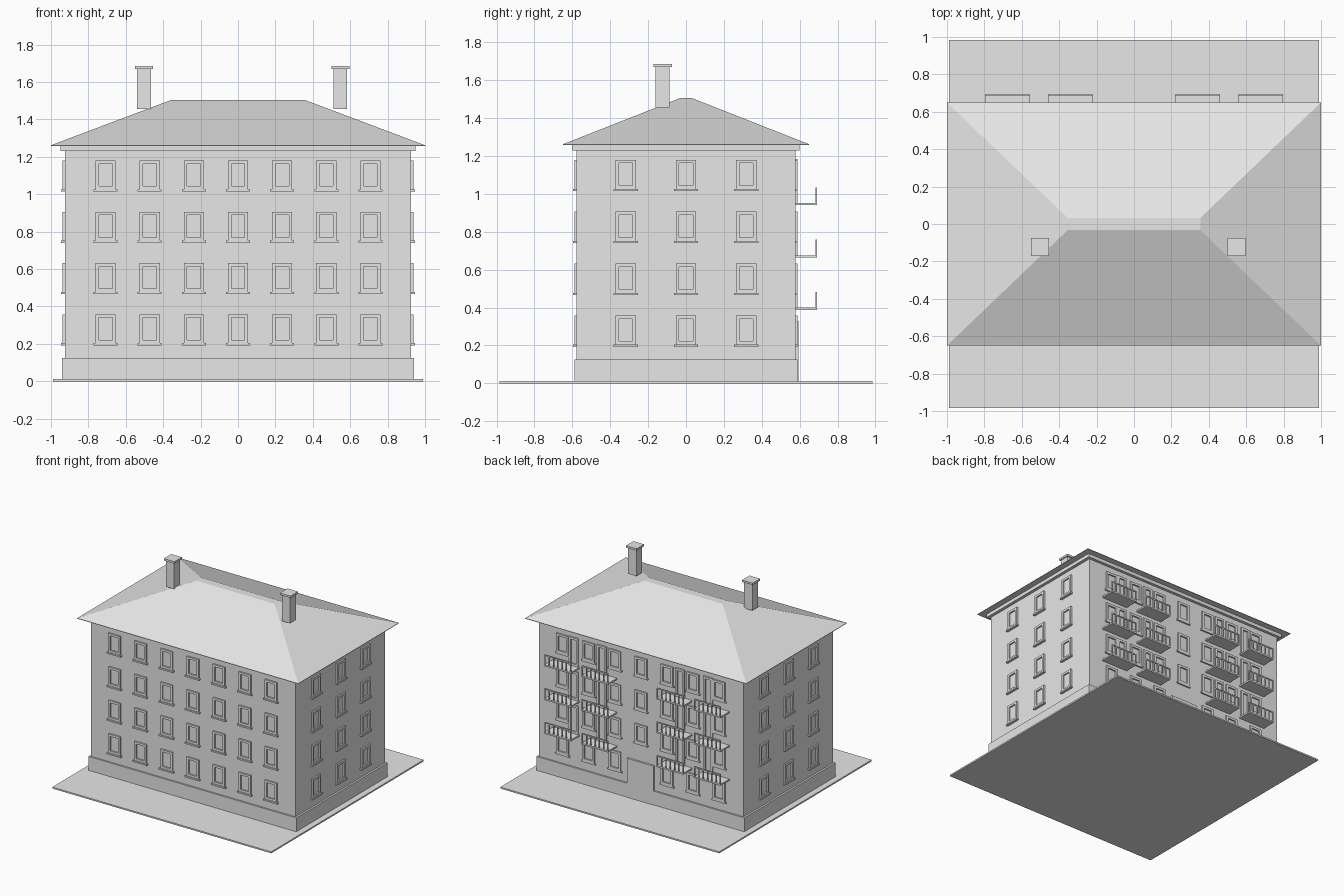
import bpy, bmesh, math
from mathutils import Matrix, Vector

if "Cube" in bpy.data.objects:
    bpy.data.objects.remove(bpy.data.objects["Cube"])

grey = bpy.data.materials.new("plain_grey")
grey.use_nodes = True
grey.diffuse_color = (0.8, 0.8, 0.8, 1)
grey.node_tree.nodes["Principled BSDF"].inputs["Base Color"].default_value = (0.8, 0.8, 0.8, 1)


def finish(name, bm):
    mesh = bpy.data.meshes.new(name)
    bmesh.ops.recalc_face_normals(bm, faces=bm.faces)
    bm.to_mesh(mesh)
    bm.free()
    mesh.materials.append(grey)
    obj = bpy.data.objects.new(name, mesh)
    bpy.context.collection.objects.link(obj)
    return obj


def box(bm, x, y, z, frame=Matrix()):
    """Add a box spanning the (min, max) pairs x, y, z in a local frame."""
    spans = (x, y, z)
    centre = Vector([(a + b) / 2 for a, b in spans])
    size = [b - a for a, b in spans]
    bmesh.ops.create_cube(bm, size=1, matrix=frame @ Matrix.Translation(centre) @ Matrix.Diagonal((*size, 1)))


def block(name, x, y, z):
    bm = bmesh.new()
    box(bm, x, y, z)
    return finish(name, bm)


def wall_frame(turn, dist):
    """Local frame with x along a wall and -y pointing outward."""
    return Matrix.Rotation(turn, 4, 'Z') @ Matrix.Translation((0, -dist, 0))


def surround(bm, frame, u, half, low, high, depth=0.012, bar=0.018):
    """Raised frame around an opening."""
    out = (-depth, 0.004)
    for s in (-1, 1):
        edges = sorted((u + s * half, u + s * (half - bar)))
        box(bm, edges, out, (low, high), frame)
    box(bm, (u - half + bar, u + half - bar), out, (high - bar, high), frame)
    box(bm, (u - half + bar, u + half - bar), out, (low, low + bar), frame)


# Ground, walls and trim
block("ground_slab", (-0.99, 0.99), (-0.985, 0.985), (0, 0.012))
block("plinth", (-0.94, 0.94), (-0.59, 0.59), (0.012, 0.125))
block("walls", (-0.925, 0.925), (-0.577, 0.577), (0.125, 1.232))
block("cornice", (-0.95, 0.95), (-0.6, 0.6), (1.23, 1.26))

# Hipped roof with a narrow flat top
bm = bmesh.new()
rings = []
for hx, hy, z in ((1, 0.65, 1.258), (1, 0.65, 1.262), (0.355, 0.033, 1.505)):
    rings.append([bm.verts.new((sx * hx, sy * hy, z)) for sx, sy in ((-1, -1), (1, -1), (1, 1), (-1, 1))])
bm.faces.new(rings[0])
bm.faces.new(rings[-1])
for lower, upper in zip(rings, rings[1:]):
    for i in range(4):
        j = (i + 1) % 4
        bm.faces.new((lower[i], lower[j], upper[j], upper[i]))
finish("roof", bm)

# Chimneys
for name, x in (("right_chimney", -0.503), ("left_chimney", 0.547)):
    bm = bmesh.new()
    y = -0.123
    box(bm, (x - 0.037, x + 0.037), (y - 0.037, y + 0.037), (1.455, 1.672))
    box(bm, (x - 0.048, x + 0.048), (y - 0.048, y + 0.048), (1.67, 1.686))
    finish(name, bm)

# Windows with sills on all four walls
sill_heights = [0.198 + 0.274 * i for i in range(4)]
long_columns = [0.236 * i for i in range(-3, 4)]
side_columns = [-0.318, 0, 0.318]
walls = (("front", 0, 0.577, long_columns), ("left", math.pi / 2, 0.925, side_columns),
         ("back", math.pi, 0.577, long_columns), ("right", -math.pi / 2, 0.925, side_columns))
for side, turn, dist, columns in walls:
    frame = wall_frame(turn, dist)
    windows, sills = bmesh.new(), bmesh.new()
    for floor, z in enumerate(sill_heights):
        for u in columns:
            if side == "back" and floor == 0 and abs(u) < 0.01:
                continue
            surround(windows, frame, u, 0.054, z + 0.006, z + 0.16)
            reach = 0.012 if side == "back" else 0.02
            box(sills, (u - 0.064, u + 0.064), (-reach, 0.004), (z - 0.006, z + 0.006), frame)
    finish(side + "_windows", windows)
    finish(side + "_sills", sills)

# Entrance on the back
back = wall_frame(math.pi, 0.577)
bm = bmesh.new()
box(bm, (-0.12, 0.12), (-0.016, 0.004), (0.012, 0.33), back)
finish("entrance_door", bm)

# Balconies with doors and open railings on the back
doors, slabs, rails = bmesh.new(), bmesh.new(), bmesh.new()
for level in range(3):
    z = 0.388 + 0.276 * level
    for s in (-1, 1):
        for centre, door in ((0.34, 0.354), (0.677, 0.608)):
            c = s * centre
            surround(doors, back, s * door, 0.042, z + 0.012, z + 0.244)
            box(slabs, (c - 0.12, c + 0.12), (-0.115, 0.004), (z, z + 0.012), back)
            box(rails, (c - 0.12, c + 0.12), (-0.115, -0.108), (z + 0.086, z + 0.095), back)
            for i in range(7):
                u = c - 0.116 + i * 0.232 / 6
                box(rails, (u - 0.004, u + 0.004), (-0.115, -0.108), (z + 0.01, z + 0.088), back)
finish("balcony_doors", doors)
finish("balcony_slabs", slabs)
finish("balcony_railings", rails)
